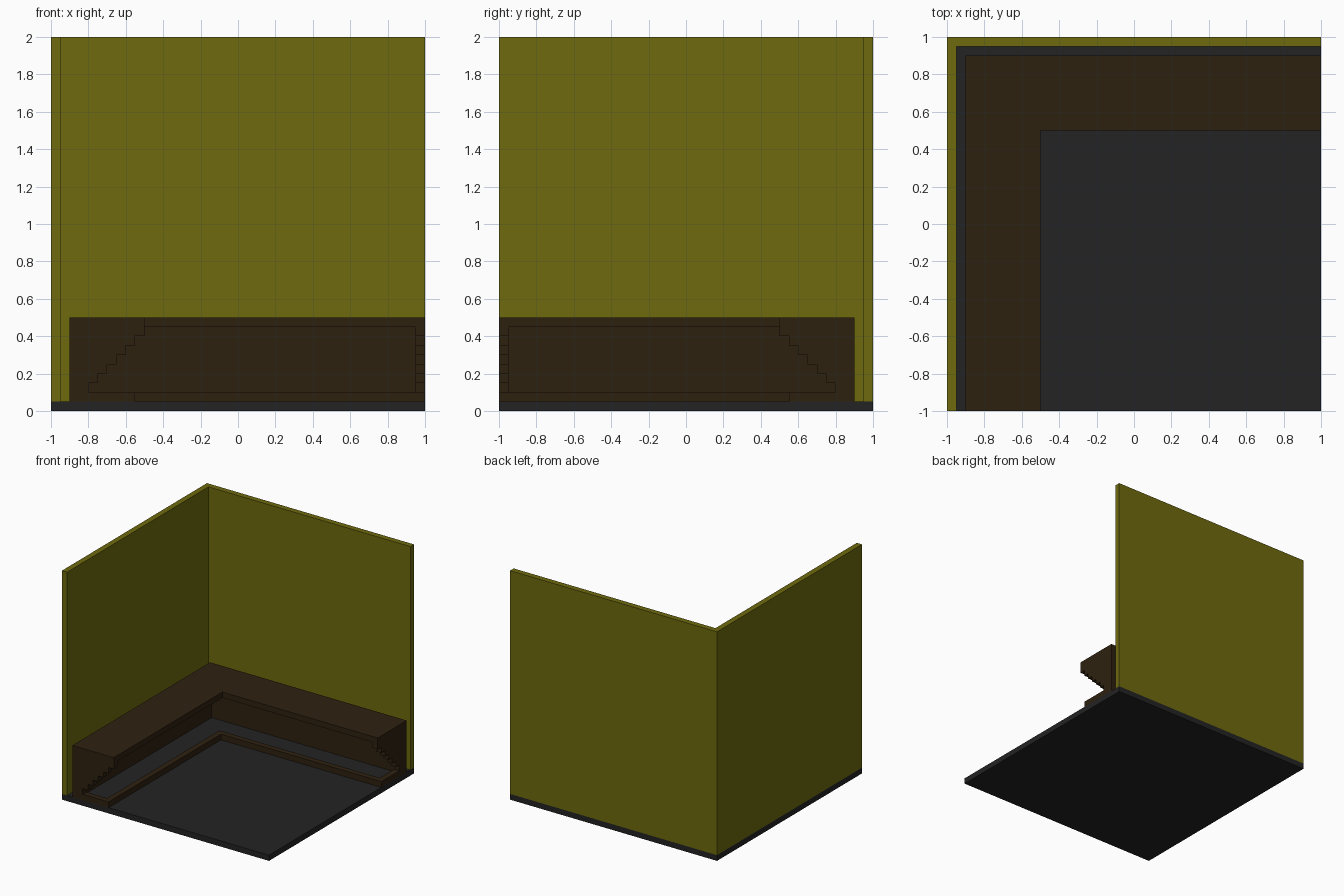
import bpy, bmesh
from mathutils import Vector

cube = bpy.data.objects.get("Cube")
if cube:
    bpy.data.objects.remove(cube, do_unlink=True)


def material(name, rgb):
    m = bpy.data.materials.new(name)
    m.use_nodes = True
    m.diffuse_color = (*rgb, 1)
    bsdf = m.node_tree.nodes["Principled BSDF"]
    bsdf.inputs["Base Color"].default_value = (*rgb, 1)
    bsdf.inputs["Roughness"].default_value = 0.8
    return m


OLIVE = material("olive_wall", (0.156, 0.144, 0.0045))
BROWN = material("dark_brown_wood", (0.027, 0.0152, 0.0052))
GREY = material("dark_grey_floor", (0.0168, 0.0168, 0.0168))

T = 0.05  # thickness of every board


def prism(name, points, sweep, mat):
    """Extrude a closed 3D outline along the sweep vector."""
    bm = bmesh.new()
    face = bm.faces.new([bm.verts.new(p) for p in points])
    top = bmesh.ops.extrude_face_region(bm, geom=[face])["geom"]
    verts = [g for g in top if isinstance(g, bmesh.types.BMVert)]
    bmesh.ops.translate(bm, verts=verts, vec=Vector(sweep))
    bmesh.ops.recalc_face_normals(bm, faces=bm.faces)
    mesh = bpy.data.meshes.new(name)
    bm.to_mesh(mesh)
    bm.free()
    mesh.materials.append(mat)
    obj = bpy.data.objects.new(name, mesh)
    bpy.context.collection.objects.link(obj)
    return obj


def corner_run(name, inner, outer, end, z0, z1, mat):
    """L-shaped board along the -x and +y sides of the room."""
    outline = [(-outer, -end), (-inner, -end), (-inner, inner),
               (end, inner), (end, outer), (-outer, outer)]
    return prism(name, [(x, y, z0) for x, y in outline], (0, 0, z1 - z0), mat)


# Floor and the two walls
prism("floor", [(-1, -1, 0), (1, -1, 0), (1, 1, 0), (-1, 1, 0)], (0, 0, T), GREY)
corner_run("walls", 0.95, 1.0, 1.0, T, 2.0, OLIVE)

# Hollow corner bench: seat slab, back panel and low toe rail
END = 1 - T
corner_run("bench_seat", 0.5, 0.9, END, 0.45, 0.5, BROWN)
corner_run("bench_back_panel", 0.85, 0.9, END, T, 0.45, BROWN)
corner_run("bench_toe_rail", 0.55, 0.6, END, T, 0.1, BROWN)

# Stepped end panels, one at each open end of the bench
profile = [(0.9, 0.5), (0.9, T), (0.55, T), (0.55, 0.1)]
for i in range(7):
    u, z = 0.8 - T * i, 0.1 + T * i
    profile += [(u, z), (u, z + T)]
profile[-1] = (0.5, 0.5)
prism("bench_end_panel_front", [(-u, -1, z) for u, z in profile], (0, T, 0), BROWN)
prism("bench_end_panel_side", [(1, u, z) for u, z in profile], (-T, 0, 0), BROWN)
